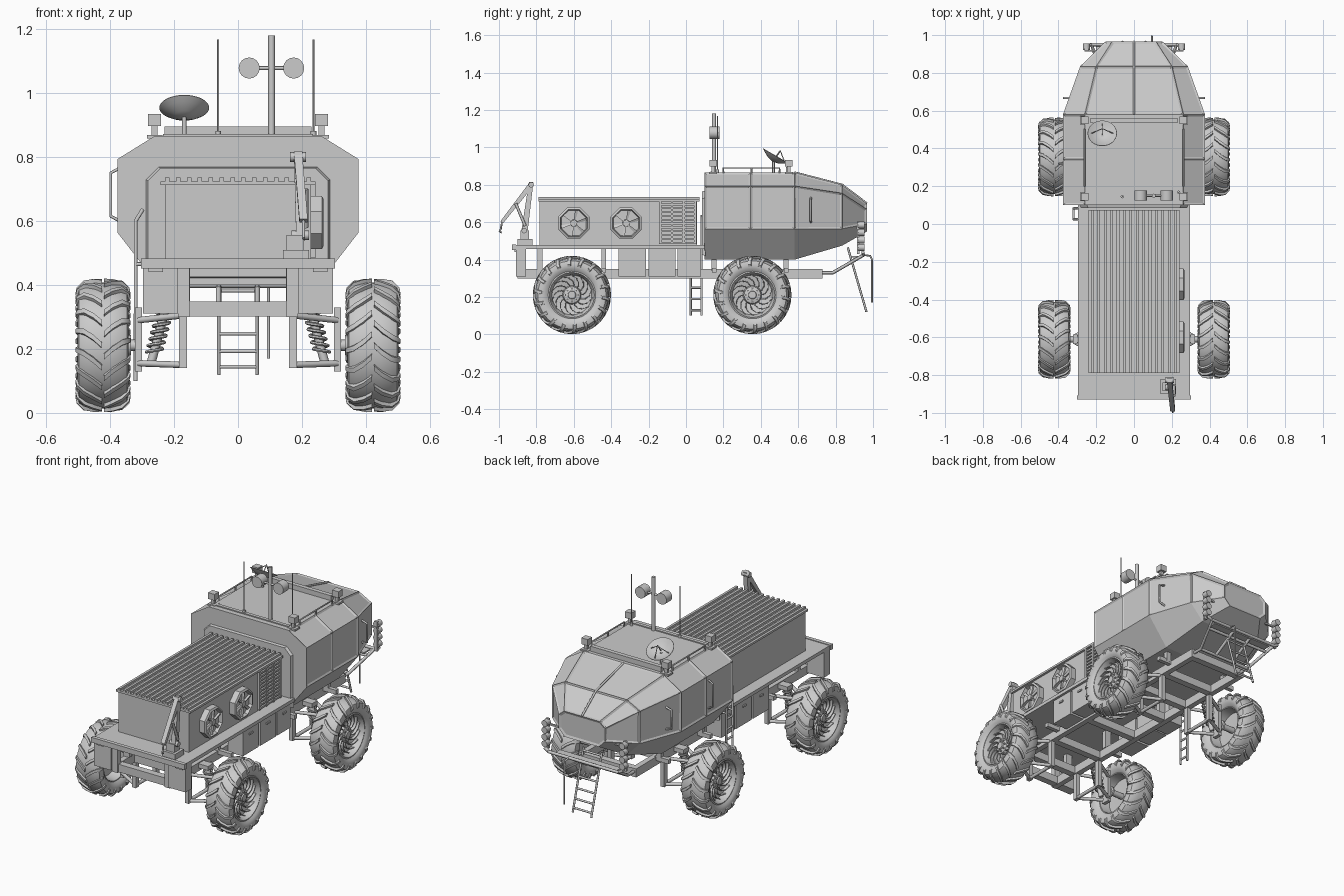
import bpy, bmesh, math
from math import sin, cos, pi
from mathutils import Vector as V, Matrix

if "Cube" in bpy.data.objects:
    bpy.data.objects.remove(bpy.data.objects["Cube"])

def finish(name, bm, smooth=False):
    bmesh.ops.recalc_face_normals(bm, faces=bm.faces)
    me = bpy.data.meshes.new(name)
    bm.to_mesh(me)
    bm.free()
    ob = bpy.data.objects.new(name, me)
    bpy.context.collection.objects.link(ob)
    if smooth:
        select(ob)
        bpy.ops.object.shade_smooth_by_angle(angle=math.radians(35))
    return ob

def select(ob):
    bpy.ops.object.select_all(action='DESELECT')
    ob.select_set(True)
    bpy.context.view_layer.objects.active = ob

def loft(bm, rings):
    vs = [[bm.verts.new(p) for p in r] for r in rings]
    n = len(vs[0])
    for a, b in zip(vs, vs[1:]):
        for i in range(n):
            bm.faces.new((a[i], a[(i+1) % n], b[(i+1) % n], b[i]))
    bm.faces.new(vs[0]); bm.faces.new(vs[-1])

def boxes(name, items, mirror=False):
    # items: (x0, x1, y0, y1, z0, z1)
    bm = bmesh.new()
    for x0, x1, y0, y1, z0, z1 in items:
        for s in ((1, -1) if mirror else (1,)):
            loft(bm, [[(s*x0, y0, z), (s*x1, y0, z), (s*x1, y1, z), (s*x0, y1, z)] for z in (z0, z1)])
    return finish(name, bm)

def tubes(name, paths, r, mirror=False, res=2):
    cu = bpy.data.curves.new(name, 'CURVE')
    cu.dimensions, cu.bevel_depth, cu.bevel_resolution, cu.use_fill_caps = '3D', r, res, True
    for path in paths:
        for s in ((1, -1) if mirror else (1,)):
            sp = cu.splines.new('POLY')
            sp.points.add(len(path)-1)
            for p, c in zip(sp.points, path):
                p.co = (s*c[0], c[1], c[2], 1)
    ob = bpy.data.objects.new(name, cu)
    bpy.context.collection.objects.link(ob)
    select(ob)
    bpy.ops.object.convert(target='MESH')
    bpy.ops.object.shade_smooth_by_angle(angle=math.radians(50))
    return bpy.context.object

def polar(x, r, a):
    return V((x, r*cos(a), r*sin(a)))

def lathe(bm, prof, seg, off=0.0, close=False):
    # spin (x, radius) profile about the x axis
    vs = [[bm.verts.new(polar(x, r, off+2*pi*k/seg)) for x, r in prof] for k in range(seg)]
    n = len(prof)
    for k in range(seg):
        a, b = vs[k], vs[(k+1) % seg]
        for i in range(n if close else n-1):
            j = (i+1) % n
            bm.faces.new((a[i], a[j], b[j], b[i]))
    bmesh.ops.remove_doubles(bm, verts=bm.verts, dist=1e-5)

# --- wheels: tyre, chevron lugs, swirl rim
bm = bmesh.new()
half = [(.060, .122), (.074, .138), (.080, .162), (.075, .182), (.055, .193), (.025, .197)]
lathe(bm, half + [(-x, r) for x, r in reversed(half)], 48, close=True)
for k in range(18):
    for s in (1, -1):
        a0 = 2*pi*(k + (0.5 if s < 0 else 0))/18
        rings = []
        for x, r, da in ((.003, .194, 0), (.03, .193, .12), (.06, .188, .22), (.077, .178, .26), (.081, .160, .27)):
            h = .015 if x < .07 else .004
            xo = x + (.005 if x > .07 else 0)
            w = .055
            rings.append([polar(s*x, r-.006, a0+da-w), polar(s*xo, r+h, a0+da-w*.75),
                          polar(s*xo, r+h, a0+da+w*.75), polar(s*x, r-.006, a0+da+w)])
        loft(bm, rings)
tyre = finish("tyre", bm, True)
bm = bmesh.new()
lathe(bm, [(.005, 0), (0, .108), (-.06, .117), (-.06, .128), (.064, .128), (.067, .12), (.05, .112),
           (.030, .106), (.018, .05), (.035, .044), (.040, .022), (.048, .02), (.048, 0)], 40)
for k in range(14):
    rings = []
    for t in (0, .25, .5, .75, 1):
        a, r = 2*pi*k/14 + .75*t*t, .042 + .069*t
        rings.append([polar(.015, r, a-.05), polar(.034+.012*t, r, a-.035), polar(.034+.012*t, r, a+.035), polar(.015, r, a+.05)])
    loft(bm, rings)
for k in range(8):
    c = polar(.038, .033, 2*pi*k/8)
    loft(bm, [[c + polar(dx, .005, 2*pi*j/6) for j in range(6)] for dx in (-.01, .008)])
rim = finish("rim", bm, True)
for part in (tyre, rim):
    for i, (sx, y) in enumerate([(1, -.61), (-1, -.61), (1, .355), (-1, .355)]):
        ob = part if i == 0 else part.copy()
        if i:
            bpy.context.collection.objects.link(ob)
        ob.location = (sx*.422, y, .211)
        ob.rotation_euler = (0, 0, 0 if sx > 0 else pi)

# --- suspension at each axle
for y, tag in ((-.61, "rear"), (.355, "front")):
    boxes(tag+"_hangers", [(.160, .184, y-.11, y-.08, .14, .32), (.160, .184, y+.08, y+.11, .14, .32),
                           (.300, .322, y-.025, y+.025, .13, .33)], True)
    tubes(tag+"_arms", [[(.172, y+d, z0), (.31, y+d*.2, z1)] for d in (-.095, .095) for z0, z1 in ((.15, .155), (.305, .29))]
          + [[(.172, y-.11, .15), (.172, y+.11, .15)]], .010, True)
    tubes(tag+"_stub_axles", [[(.31, y, .211), (.425, y, .211)]], .018, True)
    tubes(tag+"_hub_flanges", [[(.335, y, .211), (.345, y, .211)]], .032, True)
    a, b = V((.225, y, .33)), V((.272, y, .155))
    tubes(tag+"_dampers", [[a, b]], .014, True)
    coil = [a.lerp(b, .1+.7*k/60) + .024*V((cos(2*pi*k/10), sin(2*pi*k/10), 0)) for k in range(61)]
    tubes(tag+"_springs", [coil], .0055, True, 1)
    boxes(tag+"_spring_mounts", [(.17, .25, y-.025, y+.025, .32, .345)], True)

# --- chassis frame, deck and under-deck boxes
boxes("chassis_rails", [(.155, .187, -.88, .73, .30, .35)], True)
boxes("cross_members", [(-.16, .16, y-.02, y+.02, .302, .348) for y in (-.87, -.72, -.5, -.2, .06, .245, .465, .71)])
boxes("frame_posts", [(.152, .187, -.90, -.87, .30, .46)] + [(.15, .19, y-.013, y+.013, .35, .46) for y in (-.44, -.78, .03)]
      + [(.19, .22, y-.013, y+.013, .34, .41) for y in (.15, .535)], True)
boxes("outriggers", [(.18, .27, y-.012, y+.012, .33, .355) for y in (-.44, .15, .535)], True)
boxes("deck", [(-.297, .297, -.912, .10, .458, .478), (-.303, .303, -.93, -.908, .452, .482)])
boxes("rear_lockers", [(.187, .297, -.91, -.855, .31, .458), (.235, .28, -.918, -.9, .44, .458)], True)
boxes("side_lockers", [(.19, .285, a, b, .31, .456) for a, b in ((-.362, -.215), (-.20, -.055), (-.045, .08))], True)
boxes("locker_latches", [(.284, .292, y-.015, y+.015, .415, .425) for y in (-.29, -.13, .02)], True)

# --- cargo box with ribbed roof, vent grille and fans
boxes("cargo_box", [(-.228, .228, -.782, .06, .478, .715)])
boxes("cargo_roof", [(-.242, .242, -.788, .073, .712, .724)])
boxes("roof_ribs", [(x-.007, x+.007, -.788, .073, .722, .736) for x in (-.221+.034*k for k in range(14))])
boxes("vent_grille", [(.225, .238, -.138, .052, z-.005, z+.005) for z in (.49+.0205*k for k in range(12))]
      + [(.225, .242, y-.006, y+.006, .484, .718) for y in (-.138, -.075, -.012, .05)])
for y in (-.6, -.32):
    bm = bmesh.new()
    lathe(bm, [(.22, .09), (.262, .09), (.268, .078), (.248, .072), (.248, .02), (.264, .018), (.264, 0)], 8, pi/8)
    for k in range(6):
        a = 2*pi*k/6 + .3
        loft(bm, [[polar(.247, r, a-w), polar(.256, r, a-w), polar(.262, r, a+w), polar(.247, r, a+w)]
                  for r, w in ((.015, .25), (.07, .12))])
    finish("side_fan", bm).location = (0, y, .595)

# --- faceted cabin
def section(y, tw, tz, sw, s1, s0, bw, bz):
    h = [(tw, tz), (sw, s1), (sw, s0), (bw, bz)]
    return [(x, y, z) for x, z in h] + [(-x, y, z) for x, z in reversed(h)]
bm = bmesh.new()
body = (.26, .866, .376, .794, .5625, .25, .40)
loft(bm, [section(.10, *body), section(.345, *body), section(.58, *body),
          section(.835, .20, .80, .285, .755, .565, .20, .475), section(.967, .115, .70, .15, .67, .59, .11, .55)])
bm.normal_update()
bmesh.ops.recalc_face_normals(bm, faces=bm.faces)
panels = [f for f in bm.faces if f.normal.z > -.2 and not (f.normal.z > .9 and f.calc_center_median().y < .58) and f.normal.y > -.5]
bmesh.ops.inset_individual(bm, faces=panels, thickness=.014, depth=-.006)
finish("cabin", bm)
bm = bmesh.new()
loft(bm, [[(x*k, y, .6+(z-.6)*k) for x, z in ((-.29, .42), (-.29, .73), (-.25, .77), (.25, .77), (.29, .73), (.29, .42))]
          for y, k in ((.085, .97), (.105, 1))])
finish("cabin_rear_panel", bm)
tubes("windscreen_bars", [[(0, .58, .866), (0, .835, .80), (0, .967, .70)]], .006)
tubes("grab_handles", [[(.335, .667, .60), (.372, .667, .61), (.372, .667, .72), (.335, .667, .73)]], .006, True)
tubes("door_handle", [[(-.37, .32, .60), (-.398, .32, .615), (-.398, .32, .75), (-.37, .32, .765)]], .005)

# --- roof equipment
boxes("roof_light_bar", [(-.23, .23, .535, .56, .864, .895)])
boxes("roof_plinth", [(-.235, .235, .13, .15, .862, .872)])
tubes("roof_rails", [[(.262, .20, .862), (.262, .20, .89), (.262, .50, .89), (.262, .50, .862)], [(.262, .35, .862), (.262, .35, .89)]], .005, True)
boxes("corner_lamps", [b for y in (.145, .55) for b in ((.24, .281, y-.02, y+.02, .897, .934), (.252, .27, y-.009, y+.009, .86, .9),
                                                     (.236, .285, y-.022, y+.022, .858, .869))], True)
tubes("mast", [[(.105, .15, .86), (.105, .15, 1.18)]], .011)
tubes("mast_crossbar", [[(.035, .15, 1.078), (.175, .15, 1.078)]], .006)
tubes("mast_drums", [[(x, .125, 1.078), (x, .178, 1.078)] for x in (.035, .174)], .033, res=6)
tubes("antennas", [[(-.062, .145, .86), (-.062, .145, 1.167)], [(.236, .168, .86), (.236, .168, 1.167)]], .003)
tubes("antenna_bases", [[(-.062, .145, .86), (-.062, .145, .882)], [(.236, .168, .86), (.236, .168, .882)]], .009)
bm = bmesh.new()
lathe(bm, [(-.018, 0), (-.012, .03), (.004, .06), (.016, .078), (.018, .077), (.007, .059), (-.008, .03), (-.014, 0)], 32)
dish = finish("dish", bm, True)
dish.matrix_world = Matrix.Translation((-.168, .472, .94)) @ V((0, .5, .866)).to_track_quat('X', 'Z').to_matrix().to_4x4()
tubes("dish_post", [[(-.168, .468, .86), (-.168, .468, .93)]], .007)
tubes("dish_feed", [[(-.168, .472, .94), (-.168, .505, .985)], [(-.168, .53, .915), (-.168, .505, .98)],
                    [(-.225, .48, .945), (-.168, .505, .98), (-.111, .48, .945)]], .0025)

# --- rear crane
boxes("crane_base", [(.14, .222, -.90, -.82, .476, .51), (.152, .207, -.885, -.84, .51, .556)])
def arm(name, p, q, w, t0, t1):
    bm = bmesh.new()
    n = (q-p).cross(V((1, 0, 0))).normalized()
    loft(bm, [[c+V((-w, 0, 0))-n*t, c+V((w, 0, 0))-n*t, c+V((w, 0, 0))+n*t, c+V((-w, 0, 0))+n*t] for c, t in ((p, t0), (q, t1))])
    finish(name, bm)
arm("crane_lower_arm", V((.195, -.865, .54)), V((.188, -.828, .815)), .013, .017, .012)
arm("crane_upper_arm", V((.188, -.825, .805)), V((.205, -.985, .60)), .013, .014, .009)
tubes("crane_joints", [[(.163, -.828, .80), (.212, -.828, .80)], [(.168, -.865, .555), (.222, -.865, .555)]], .015)
tubes("crane_ram", [[(.212, -.86, .58), (.212, -.91, .70)]], .008)
tubes("crane_hook", [[(.205, -.983, .605), (.205, -.99, .565), (.205, -.997, .55), (.205, -.985, .545)]], .005)

# --- ladders
ys = (.025, .083)
tubes("side_ladder", [[(-.32, y, .10), (-.32, y, .60), (-.297, y, .637)] for y in ys]
      + [[(-.32, ys[0], z), (-.32, ys[1], z)] for z in (.13, .19, .25, .31, .37, .43)], .006)
tubes("side_ladder_brackets", [[(-.32, y, .465), (-.29, y, .465)] for y in ys], .006)
foot, top = V((0, .965, .12)), V((0, .865, .465))
dx = V((.06, 0, 0))
tubes("front_ladder", [[top+s*dx, foot+s*dx] for s in (1, -1)]
      + [[foot.lerp(top, t)-dx, foot.lerp(top, t)+dx] for t in (.07, .21, .37, .55, .76, .95)], .006)

# --- bumper frame with lamp stacks and probe
tubes("bumper_frame", [[(.17, .72, .33), (.17, .785, .33), (.225, .95, .425), (.255, .945, .44)],
                       [(0, .95, .425), (.23, .95, .425)], [(0, .90, .40), (.21, .90, .40)],
                       [(0, .785, .33), (.17, .785, .33)], [(.06, .785, .33), (.06, .95, .425)]], .009, True)
boxes("step_plate", [(-.2, .2, .885, .945, .412, .42)])
boxes("lamp_posts", [(.242, .262, .915, .928, .43, .605), (.185, .262, .912, .922, .565, .575)], True)
tubes("lamp_stacks", [[(.252, .92, z), (.252, .955, z)] for z in (.465, .505, .545, .585)], .019, True, 3)
tubes("probe", [[(.095, .95, .425), (.095, .985, .42), (.095, .994, .40), (.095, .994, .17)]], .005)
